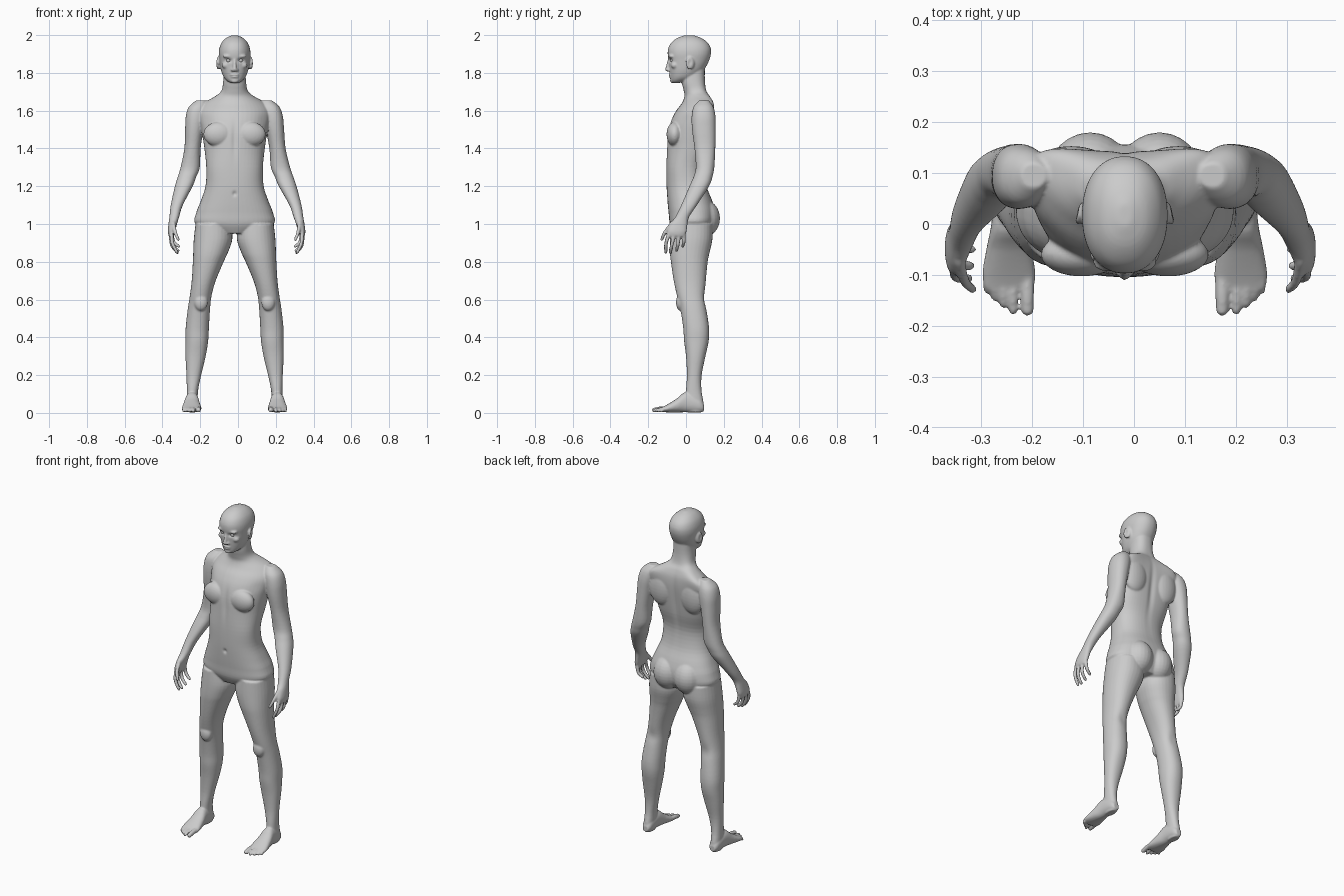
import bpy, bmesh, math
from mathutils import Vector, Matrix

CX = -0.018                      # the figure's own mid-plane
bm = bmesh.new()


def spline(rows, steps=4):
    """Catmull-Rom interpolation between cross-section rows."""
    out = []
    for i in range(len(rows) - 1):
        quad = [rows[max(i - 1, 0)], rows[i], rows[i + 1], rows[min(i + 2, len(rows) - 1)]]
        for k in range(steps):
            t = k / steps
            out.append([0.5 * (2 * b + (c - a) * t + (2 * a - 5 * b + 4 * c - d) * t * t
                               + (3 * b - a - 3 * c + d) * t ** 3) for a, b, c, d in zip(*quad)])
    return out + [list(rows[-1])]


def skin(rings):
    """Close a stack of point rings into a solid."""
    vs = [[bm.verts.new(p) for p in r] for r in rings]
    n = len(vs[0])
    for a, b in zip(vs, vs[1:]):
        for i in range(n):
            bm.faces.new((a[i], a[(i + 1) % n], b[(i + 1) % n], b[i]))
    bm.faces.new(vs[0][::-1])
    bm.faces.new(vs[-1])


def loft(rows, side=1, power=2.2, lean=0, along_y=False, n=32):
    """Rows: position, low x, high x, low v, high v, bend."""
    rings = []
    for p, x0, x1, v0, v1, bend in spline([tuple(r) + (0,) * (6 - len(r)) for r in rows]):
        ring = []
        for i in range(n):
            a = 2 * math.pi * i / n
            c, s = math.cos(a), math.sin(a)
            u = math.copysign(abs(c) ** (2 / power), c)
            w = math.copysign(abs(s) ** (2 / power), s)
            x = (x0 + x1) / 2 + u * (x1 - x0) / 2
            v = (v0 + v1) / 2 + w * (v1 - v0) / 2 + bend * u * u
            q = (x * side, p, v) if along_y else (x * side, v, p)
            ring.append((CX + q[0] + lean * (1.5 - q[2]), q[1], q[2]))
        rings.append(ring)
    skin(rings)


def blob(pos, size, side=1, rot=0):
    m = (Matrix.Translation((CX + pos[0] * side, pos[1], pos[2])) @ Matrix.Rotation(rot * side, 4, 'Z')
         @ Matrix.Diagonal((*size, 1)))
    bmesh.ops.create_uvsphere(bm, u_segments=24, v_segments=16, radius=1, matrix=m)


def tube(pts, r0, r1, side=1, lean=0):
    """Tapered digit with rounded ends."""
    pts = [Vector((CX + x * side + lean * (1.5 - z), y, z)) for x, y, z in pts]
    path = [Vector(p) for p in spline([tuple(p) for p in pts])]
    rings = []
    for i, p in enumerate(path):
        d = path[min(i + 1, len(path) - 1)] - path[max(i - 1, 0)]
        q = d.to_track_quat('Z', 'Y')
        r = r0 + (r1 - r0) * i / (len(path) - 1)
        rings.append([p + q @ Vector((r * math.cos(k * math.pi / 6), r * math.sin(k * math.pi / 6), 0))
                      for k in range(12)])
    skin(rings)
    for p, r in ((path[0], r0), (path[-1], r1)):
        bmesh.ops.create_uvsphere(bm, u_segments=12, v_segments=8, radius=r, matrix=Matrix.Translation(p))


# torso and neck: z, half width, front, back, bend
torso = [(.95, .10, -.06, .12, 0), (1.0, .207, -.085, .15, 0), (1.06, .203, -.092, .155, 0),
         (1.12, .18, -.098, .14, 0), (1.2, .154, -.103, .11, 0), (1.3, .15, -.104, .10, 0),
         (1.4, .16, -.101, .12, .02), (1.48, .172, -.096, .132, .03), (1.55, .185, -.078, .14, .04),
         (1.6, .19, -.052, .142, .05), (1.64, .165, -.022, .138, .05), (1.675, .105, -.008, .125, .03),
         (1.705, .07, -.012, .108, .01), (1.76, .06, -.022, .1, 0), (1.84, .055, -.01, .1, 0)]
loft([(z, -w, w, f, b, k) for z, w, f, b, k in torso], power=2.4, n=48)

# head: z, half width, front, back
head = [(1.747, .022, -.07, -.035), (1.758, .04, -.08, .01), (1.778, .058, -.083, .055),
        (1.81, .071, -.087, .09), (1.84, .077, -.09, .11), (1.87, .081, -.093, .124),
        (1.9, .084, -.097, .132), (1.93, .081, -.094, .131), (1.96, .069, -.078, .115),
        (1.985, .045, -.045, .08), (1.999, .014, -.005, .04)]
loft([(z, -w, w, f, b) for z, w, f, b in head], n=48)
tube([(0, -.09, 1.872), (0, -.095, 1.845), (0, -.1, 1.818)], .006, .011)
blob((0, -.083, 1.79), (.024, .01, .006))
blob((0, -.081, 1.779), (.02, .01, .006))
blob((0, -.072, 1.758), (.02, .013, .012))

leg = [(1.0, .02, .207, -.08, .14), (.92, .012, .216, -.085, .14), (.85, .035, .219, -.085, .125),
       (.8, .058, .221, -.08, .115), (.7, .10, .227, -.065, .105), (.62, .122, .237, -.048, .1),
       (.55, .13, .248, -.03, .108), (.45, .136, .259, -.015, .122), (.38, .14, .26, -.01, .12),
       (.3, .153, .26, 0, .103), (.2, .177, .255, .005, .083), (.12, .193, .253, 0, .082),
       (.05, .197, .253, 0, .093), (.003, .203, .247, .01, .088)]
foot = [(.095, .207, .243, .01, .045), (.07, .195, .255, .003, .08), (0, .19, .262, .003, .11),
        (-.05, .182, .272, .003, .075), (-.1, .175, .28, .003, .044), (-.13, .18, .275, .005, .028)]
toes = [(.191, -.168, .013), (.219, -.17, .009), (.238, -.157, .009), (.255, -.144, .008), (.269, -.13, .008)]
# arm running into the palm
arm = [(1.655, .15, .20, .07, .12), (1.62, .145, .24, .04, .145), (1.57, .15, .257, .03, .156),
       (1.5, .165, .262, .032, .157), (1.4, .182, .268, .045, .155), (1.3, .188, .29, .052, .15),
       (1.25, .208, .306, .04, .14), (1.2, .228, .322, .018, .122), (1.1, .282, .346, -.025, .058),
       (1.04, .302, .354, -.055, .018), (1.0, .315, .36, -.085, .008), (.96, .325, .364, -.1, .003),
       (.935, .333, .36, -.09, -.008)]
fingers = [[(.345, -.088, .955), (.342, -.105, .90), (.318, -.107, .85)],
           [(.348, -.062, .95), (.345, -.075, .89), (.315, -.082, .848)],
           [(.348, -.036, .95), (.342, -.043, .892), (.312, -.05, .86)],
           [(.345, -.012, .955), (.335, -.012, .905), (.308, -.018, .882)],
           [(.335, -.072, 1.005), (.325, -.112, .955), (.31, -.128, .918)]]

for s in (1, -1):
    loft(leg, s)
    loft(foot, s, along_y=True)
    for x, y, r in toes:
        tube([(x, -.105, .022), (x, (y - .105) / 2, .021), (x, y, r + .002)], r + .001, r, s)
    loft(arm, s, lean=.02)
    for f in fingers:
        tube(f, .0115, .0085, s, .02)
    blob((.068, .092, 1.03), (.085, .088, .1), s)            # buttock
    blob((.085, -.06, 1.475), (.08, .043, .065), s)          # chest muscle
    blob((.105, .11, 1.54), (.08, .043, .11), s)             # shoulder blade
    blob((.178, -.028, .585), (.036, .025, .045), s)         # kneecap
    blob((.086, .022, 1.852), (.01, .024, .034), s, .35)     # ear
    blob((.011, -.092, 1.815), (.009, .011, .008), s)        # nostril wing
    blob((.034, -.074, 1.888), (.03, .02, .009), s)          # brow
    blob((.046, -.06, 1.84), (.022, .02, .018), s)           # cheek

# fuse everything into one skin
bmesh.ops.recalc_face_normals(bm, faces=bm.faces)
me = bpy.data.meshes.new("body")
bm.to_mesh(me)
bm.free()
body = bpy.data.objects.new("body", me)
bpy.context.collection.objects.link(body)
rm = body.modifiers.new("fuse", 'REMESH')
rm.mode = 'VOXEL'
rm.voxel_size = .005
sm = body.modifiers.new("soften", 'SMOOTH')
sm.factor = .5
sm.iterations = 4
dg = bpy.context.evaluated_depsgraph_get()
fused = bpy.data.meshes.new_from_object(body.evaluated_get(dg))
body.modifiers.clear()
body.data = fused
fused.name = "body"

# soft sculpting dents: centre, radii, push
dents = [((0, .15, 1.45), (.018, .06, .16), (0, -.008, 0)),
         ((0, -.1, 1.45), (.014, .04, .09), (0, .007, 0)),
         ((0, -.104, 1.16), (.01, .02, .012), (0, .008, 0)),
         ((0, -.093, 1.7845), (.02, .015, .0025), (0, .004, 0))]
for s in (1, -1):
    dents += [((s * .032, -.09, 1.866), (.016, .03, .009), (0, .012, 0)),
              ((s * .097, .02, 1.855), (.01, .011, .017), (-s * .006, 0, 0)),
              ((s * .17, -.06, 1.56), (.03, .05, .03), (0, .01, 0)),
              ((s * .18, .1, .6), (.03, .03, .04), (0, -.006, 0))]
for c, r, push in dents:
    c, push = Vector(c) + Vector((CX, 0, 0)), Vector(push)
    for v in fused.vertices:
        d = v.co - c
        if abs(d.z) < 2.5 * r[2] and abs(d.x) < 2.5 * r[0] and abs(d.y) < 2.5 * r[1]:
            v.co += push * math.exp(-sum((d[i] / r[i]) ** 2 for i in range(3)))
fused.shade_smooth()

# eyeballs
for s, name in ((1, "eye_left"), (-1, "eye_right")):
    bpy.ops.mesh.primitive_uv_sphere_add(segments=20, ring_count=12, radius=.012,
                                         location=(CX + s * .032, -.071, 1.866))
    bpy.context.object.name = name
    bpy.ops.object.shade_smooth()
